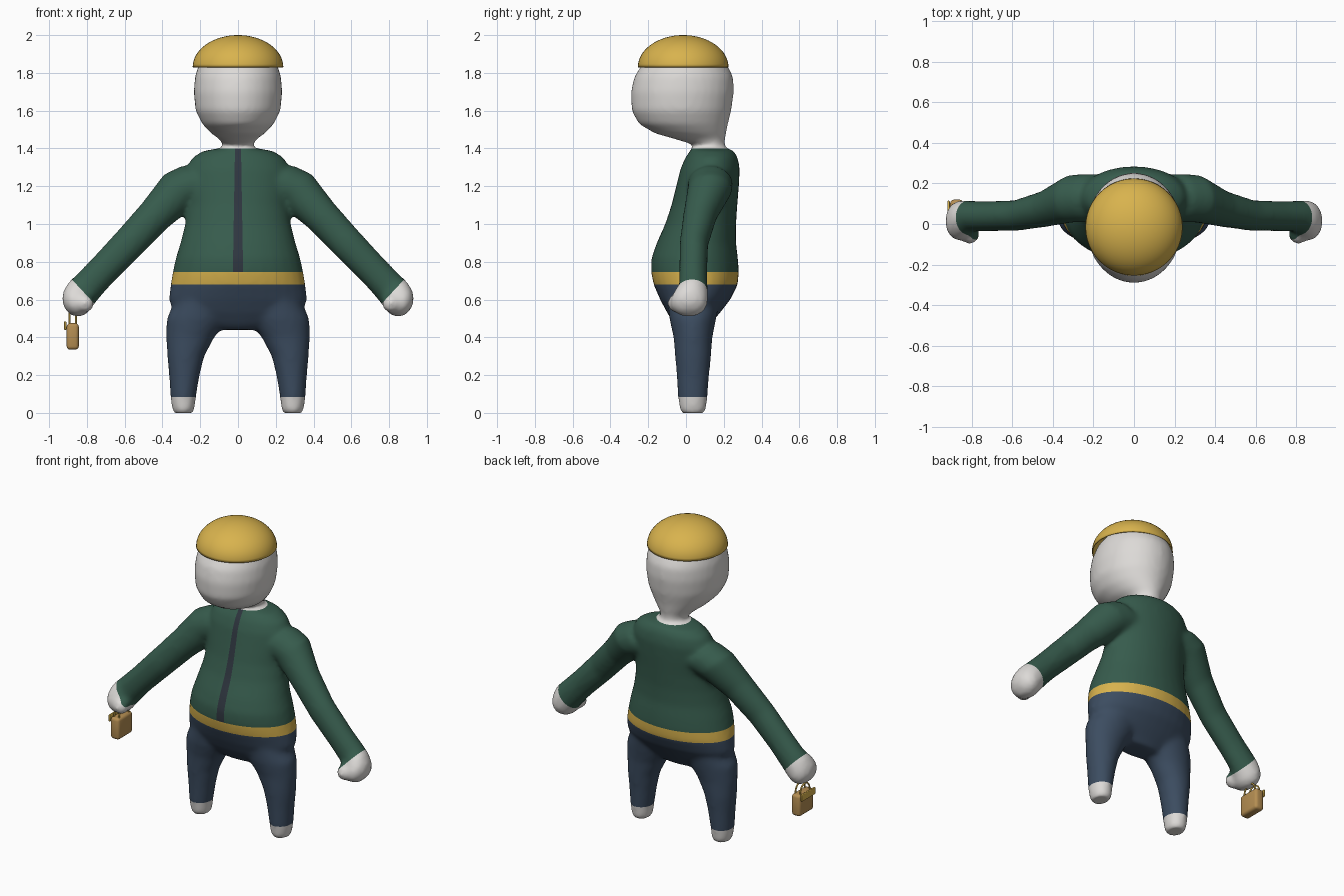
import bpy, bmesh
from math import sin, cos, pi
from mathutils import Vector, Matrix

cube = bpy.data.objects.get("Cube")
if cube:
    bpy.data.objects.remove(cube, do_unlink=True)


def material(name, rgb):
    m = bpy.data.materials.new(name)
    m.use_nodes = True
    m.diffuse_color = (*rgb, 1)
    m.node_tree.nodes["Principled BSDF"].inputs["Base Color"].default_value = (*rgb, 1)
    return m


skin = material("pale skin", (.72, .70, .68))
green = material("green jacket", (.037, .105, .073))
navy = material("navy trousers", (.045, .073, .118))
gold = material("gold", (.69, .45, .075))
slate = material("dark zip", (.028, .037, .05))
tan = material("tan leather", (.46, .27, .085))


def new_object(name, bm, mats):
    bmesh.ops.recalc_face_normals(bm, faces=bm.faces)
    mesh = bpy.data.meshes.new(name)
    bm.to_mesh(mesh)
    bm.free()
    for m in mats:
        mesh.materials.append(m)
    ob = bpy.data.objects.new(name, mesh)
    bpy.context.collection.objects.link(ob)
    return ob


def smooth(ob):
    bpy.ops.object.select_all(action='DESELECT')
    ob.select_set(True)
    bpy.context.view_layer.objects.active = ob
    bpy.ops.object.shade_smooth_by_angle()


def loft(bm, rings, n=32):
    """Closed tube through elliptical rings given as (centre, axis u, axis v)."""
    loops = []
    for c, u, v in rings:
        angles = [2 * pi * i / n for i in range(n)]
        loops.append([bm.verts.new(Vector(c) + Vector(u) * cos(a) + Vector(v) * sin(a))
                      for a in angles])
    for a, b in zip(loops, loops[1:]):
        for i in range(n):
            j = (i + 1) % n
            bm.faces.new((a[i], a[j], b[j], b[i]))
    bm.faces.new(loops[0][::-1])
    bm.faces.new(loops[-1])


def upright(rows):
    """Rows of z, x from, x to, y from, y to become horizontal rings."""
    return [(((x0 + x1) / 2, (y0 + y1) / 2, z), ((x1 - x0) / 2, 0, 0), (0, (y1 - y0) / 2, 0))
            for z, x0, x1, y0, y1 in rows]


bm = bmesh.new()

# Torso: z, half width, front, back
torso = [(.44, .15, -.03, .11), (.47, .24, -.06, .13), (.53, .34, -.1, .18),
         (.6, .367, -.137, .235), (.68, .357, -.172, .275), (.75, .345, -.186, .28),
         (.82, .33, -.183, .275), (.9, .305, -.155, .265), (1, .28, -.11, .265),
         (1.1, .267, -.077, .272), (1.2, .275, -.052, .28), (1.29, .275, -.03, .285),
         (1.35, .245, -.005, .275), (1.385, .19, .02, .255), (1.4, .11, .03, .22)]
loft(bm, upright([(z, -w, w, f, b) for z, w, f, b in torso]))

# Head and neck: z, half width, front, back
head = [(1.3, .08, .045, .205), (1.42, .08, .04, .205), (1.45, .1, -.06, .207),
        (1.48, .143, -.165, .213), (1.53, .19, -.25, .222), (1.6, .225, -.288, .24),
        (1.7, .235, -.292, .254), (1.78, .228, -.274, .25), (1.84, .21, -.235, .22),
        (1.9, .165, -.17, .16), (1.94, .09, -.1, .08)]
loft(bm, upright([(z, -w, w, f, b) for z, w, f, b in head]))

# Legs: z, inner x, outer x, front, back
leg = [(-.012, .25, .33, -.01, .085), (.015, .23, .348, -.033, .107), (.085, .222, .358, -.043, .114),
       (.2, .203, .365, -.05, .123), (.3, .178, .375, -.058, .133),
       (.4, .125, .38, -.066, .14), (.5, .05, .378, -.088, .16), (.6, .05, .33, -.1, .18)]
# Arms ending in mitten hands: x, z, y, thickness, depth
arm = [(.2, 1.22, .13, .13, .12), (.31, 1.18, .125, .118, .118), (.44, 1.045, .075, .096, .09),
       (.58, .895, .042, .09, .076), (.72, .75, .038, .085, .074), (.8, .665, .038, .088, .076),
       (.835, .625, .025, .092, .092), (.862, .585, .015, .088, .1),
       (.885, .555, .015, .068, .085), (.9, .535, .015, .03, .04)]
for s in (-1, 1):
    loft(bm, upright([(z, s * a, s * b, f, k) for z, a, b, f, k in leg]))
    loft(bm, [((s * x, y, z), (s * .7 * t, 0, .7 * t), (0, d, 0)) for x, z, y, t, d in arm])
    # Thumb
    bmesh.ops.create_uvsphere(bm, u_segments=20, v_segments=12, radius=.05,
                              matrix=Matrix.Translation((s * .81, -.05, .58)))

# Blend all limbs into one smooth skin
base = new_object("body_base", bm, [])
remesh = base.modifiers.new("Blend", 'REMESH')
remesh.mode = 'VOXEL'
remesh.voxel_size = .014
relax = base.modifiers.new("Relax", 'SMOOTH')
relax.factor = .5
relax.iterations = 12
blended = base.evaluated_get(bpy.context.evaluated_depsgraph_get())
bm = bmesh.new()
bm.from_mesh(blended.to_mesh())
blended.to_mesh_clear()
bpy.data.objects.remove(base, do_unlink=True)
for v in bm.verts:
    v.co.z = max(v.co.z, 0)

# Cut clean colour borders
ANKLE, BELT_LOW, BELT_TOP, COLLAR = .085, .68, .745, 1.4
wrist, hand_dir = Vector((.815, 0, .637)), Vector((.73, 0, -.68))
zip_edge, zip_dir = Vector((.016, 0, COLLAR)), Vector((1, 0, .017))
cuts = [((0, 0, z), (0, 0, 1)) for z in (ANKLE, BELT_LOW, BELT_TOP, COLLAR)]
for s in (-1, 1):
    flip = Vector((s, 1, 1))
    cuts += [(wrist * flip, hand_dir * flip), (zip_edge * flip, zip_dir * flip)]
for co, no in cuts:
    bmesh.ops.bisect_plane(bm, geom=bm.verts[:] + bm.edges[:] + bm.faces[:], dist=1e-5,
                           plane_co=co, plane_no=no)

SKIN, GREEN, NAVY, GOLD, SLATE = range(5)
for f in bm.faces:
    p = f.calc_center_median()
    q = Vector((abs(p.x), p.y, p.z))
    on_arm = q.x > .39 and q.z > .45
    if p.z < ANKLE or p.z > COLLAR or (on_arm and (q - wrist).dot(hand_dir) > 0):
        f.material_index = SKIN
    elif on_arm or p.z > BELT_TOP:
        in_zip = p.y < .1 and (q - zip_edge).dot(zip_dir) < 0
        f.material_index = SLATE if in_zip else GREEN
    else:
        f.material_index = GOLD if p.z > BELT_LOW else NAVY
body = new_object("body", bm, [skin, green, navy, gold, slate])
body.data.polygons.foreach_set("use_smooth", [True] * len(body.data.polygons))

# Cap: open half dome
bm = bmesh.new()
bmesh.ops.create_uvsphere(bm, u_segments=48, v_segments=32, radius=1)
bmesh.ops.delete(bm, geom=[v for v in bm.verts if v.co.z < -.01], context='VERTS')
cap = new_object("cap", bm, [gold])
cap.data.transform(Matrix.Translation((0, -.015, 1.83)) @ Matrix.Diagonal((.24, .24, .17, 1)))
shell = cap.modifiers.new("Shell", 'SOLIDIFY')
shell.thickness = .006
smooth(cap)


# Small bag hanging from the right hand
def block(name, centre, size, mat, bevel):
    bm = bmesh.new()
    bmesh.ops.create_cube(bm, size=1, matrix=Matrix.Translation(centre) @ Matrix.Diagonal((*size, 1)))
    bmesh.ops.bevel(bm, geom=bm.edges[:], offset=bevel, segments=3, profile=.5, affect='EDGES')
    smooth(new_object(name, bm, [mat]))


block("bag", (-.875, .045, .405), (.064, .15, .14), tan, .018)
block("bag_flap", (-.915, .045, .462), (.012, .14, .045), gold, .004)
for name, x in (("inner", -.858), ("outer", -.892)):
    curve = bpy.data.curves.new("bag_handle_" + name, 'CURVE')
    curve.dimensions = '3D'
    curve.bevel_depth = .005
    curve.materials.append(gold)
    path = curve.splines.new('POLY')
    path.points.add(12)
    for i, pt in enumerate(path.points):
        a = pi * i / 12
        pt.co = (x, .045 + .05 * cos(a), .47 + .06 * sin(a), 1)
    handle = bpy.data.objects.new("bag_handle_" + name, curve)
    bpy.context.collection.objects.link(handle)
